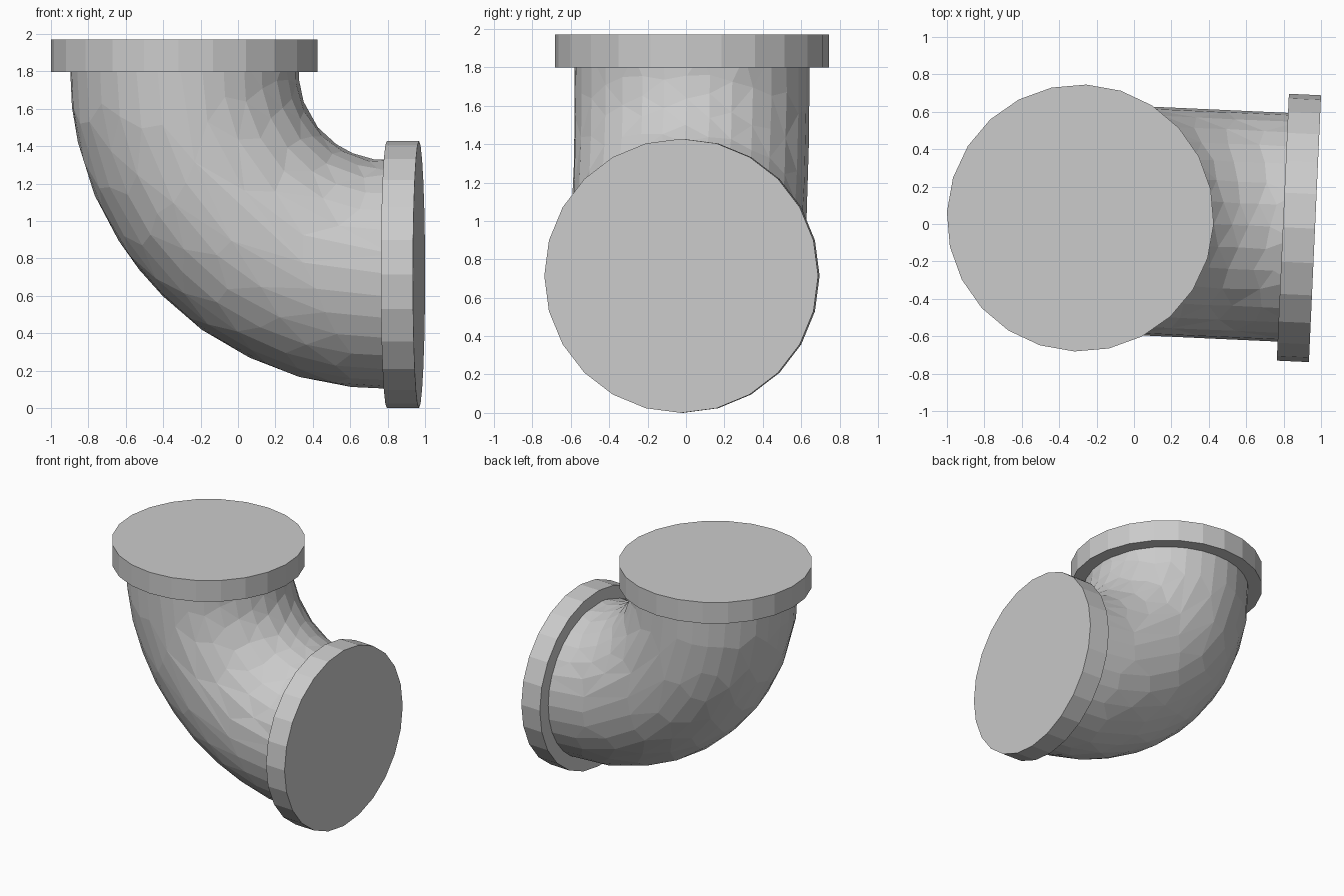
import bpy, bmesh
from math import radians, sin, cos, pi
from mathutils import Matrix, Vector

if "Cube" in bpy.data.objects:
    bpy.data.objects.remove(bpy.data.objects["Cube"])

# Local frame: both pipe axes meet at the origin, outlets along +x and +z
PLACE = Matrix.Translation((-0.287, 0.032, 0.714)) @ Matrix.Rotation(radians(-2.6), 4, 'Z')
REACH, THICK = 1.256, 0.172      # axis crossing to outer flange face, flange thickness
FLANGE_R, PIPE_R = 0.714, 0.612
BEND = REACH - THICK             # bend radius of the pipe centre line


def finish(bm, name):
    bmesh.ops.recalc_face_normals(bm, faces=bm.faces)
    bm.transform(PLACE)
    mesh = bpy.data.meshes.new(name)
    bm.to_mesh(mesh)
    bm.free()
    obj = bpy.data.objects.new(name, mesh)
    bpy.context.collection.objects.link(obj)
    return obj


def flange(name, turn):
    bm = bmesh.new()
    lift = Matrix.Translation((0, 0, REACH - THICK / 2))
    bmesh.ops.create_cone(bm, cap_ends=True, segments=24, radius1=FLANGE_R,
                          radius2=FLANGE_R, depth=THICK, matrix=turn @ lift)
    return finish(bm, name)


# Two identical 24-sided end flanges
flange("top_flange", Matrix.Identity(4))
flange("side_flange", Matrix.Rotation(pi / 2, 4, 'Y'))

# Quarter-bend pipe, with short straight ends sunk into the flanges
SIDES, STEPS, SINK = 32, 14, 0.06
stations = [(0, SINK)] + [(pi / 2 * i / STEPS, 0) for i in range(STEPS + 1)] + [(pi / 2, -SINK)]
bm = bmesh.new()
rings = []
for a, along in stations:
    out = Vector((-cos(a), 0, -sin(a)))          # away from the bend centre
    tangent = Vector((-sin(a), 0, cos(a)))
    centre = Vector((BEND, 0, BEND)) + out * BEND
    centre += Vector((0, 0, along)) if along > 0 else tangent * along
    rings.append([bm.verts.new(centre + PIPE_R * (out * cos(t) + Vector((0, sin(t), 0))))
                  for t in (2 * pi * k / SIDES for k in range(SIDES))])
for r0, r1 in zip(rings, rings[1:]):
    for k in range(SIDES):
        n = (k + 1) % SIDES
        bm.faces.new((r0[k], r0[n], r1[n], r1[k]))
bm.faces.new(rings[0])
bm.faces.new(rings[-1])
pipe = finish(bm, "elbow_pipe")

# Reduce to the coarse, irregular flat facets of a low-poly pipe
dec = pipe.modifiers.new("low_poly", 'DECIMATE')
dec.ratio = 0.45
